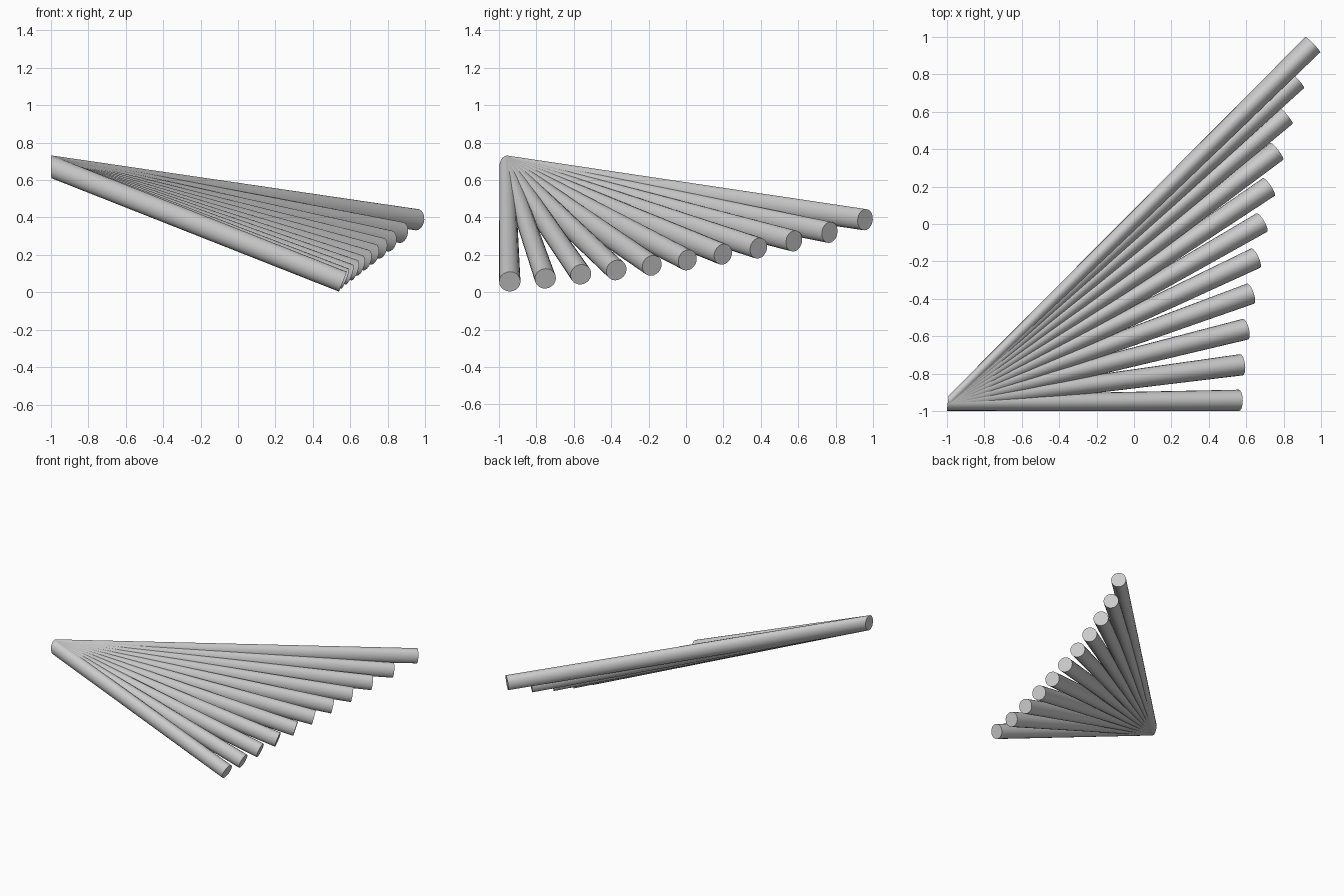
import bpy
import bmesh
import math
from mathutils import Vector

cube = bpy.data.objects.get("Cube")
if cube:
    bpy.data.objects.remove(cube, do_unlink=True)

SIDES = 20
RADIUS = 0.057
APEX = Vector((-0.995, -0.957, 0.67))

grey = bpy.data.materials.new("plain_grey")
grey.use_nodes = True
colour = (0.6, 0.6, 0.6, 1)
grey.diffuse_color = colour
grey.node_tree.nodes["Principled BSDF"].inputs["Base Color"].default_value = colour


def ring(bm, centre, across, up):
    """Closed loop of vertices around a centre."""
    verts = []
    for i in range(SIDES):
        a = math.tau * i / SIDES
        verts.append(bm.verts.new(centre + across * math.cos(a) + up * math.sin(a)))
    return verts


def rod(name, end):
    """Round rod from the shared narrow upright foot to a square-cut free end."""
    bm = bmesh.new()
    axis = (end - APEX).normalized()
    across = Vector((0, 0, 1)).cross(axis).normalized()
    up = axis.cross(across)
    near = ring(bm, APEX, Vector((0.005, 0.041, 0)), Vector((0, 0, 0.061)))
    far = ring(bm, end, across * RADIUS, up * RADIUS)
    for i in range(SIDES):
        j = (i + 1) % SIDES
        bm.faces.new((near[i], near[j], far[j], far[i]))
    bm.faces.new(near)
    bm.faces.new(far)
    bmesh.ops.recalc_face_normals(bm, faces=bm.faces)
    mesh = bpy.data.meshes.new(name)
    bm.to_mesh(mesh)
    bm.free()
    mesh.materials.append(grey)
    obj = bpy.data.objects.new(name, mesh)
    bpy.context.collection.objects.link(obj)
    bpy.ops.object.select_all(action="DESELECT")
    obj.select_set(True)
    bpy.context.view_layer.objects.active = obj
    bpy.ops.object.shade_smooth_by_angle(angle=math.radians(30))


# Free ends (x, z), evenly stepped from front to back
ends = [(0.56, 0.057), (0.573, 0.073), (0.595, 0.095), (0.622, 0.118),
        (0.65, 0.143), (0.683, 0.172), (0.72, 0.203), (0.762, 0.236),
        (0.81, 0.274), (0.87, 0.32), (0.955, 0.388)]
for n, (x, z) in enumerate(ends):
    rod(f"fan_rod_{n + 1}", Vector((x, -0.942 + 0.19 * n, z)))
